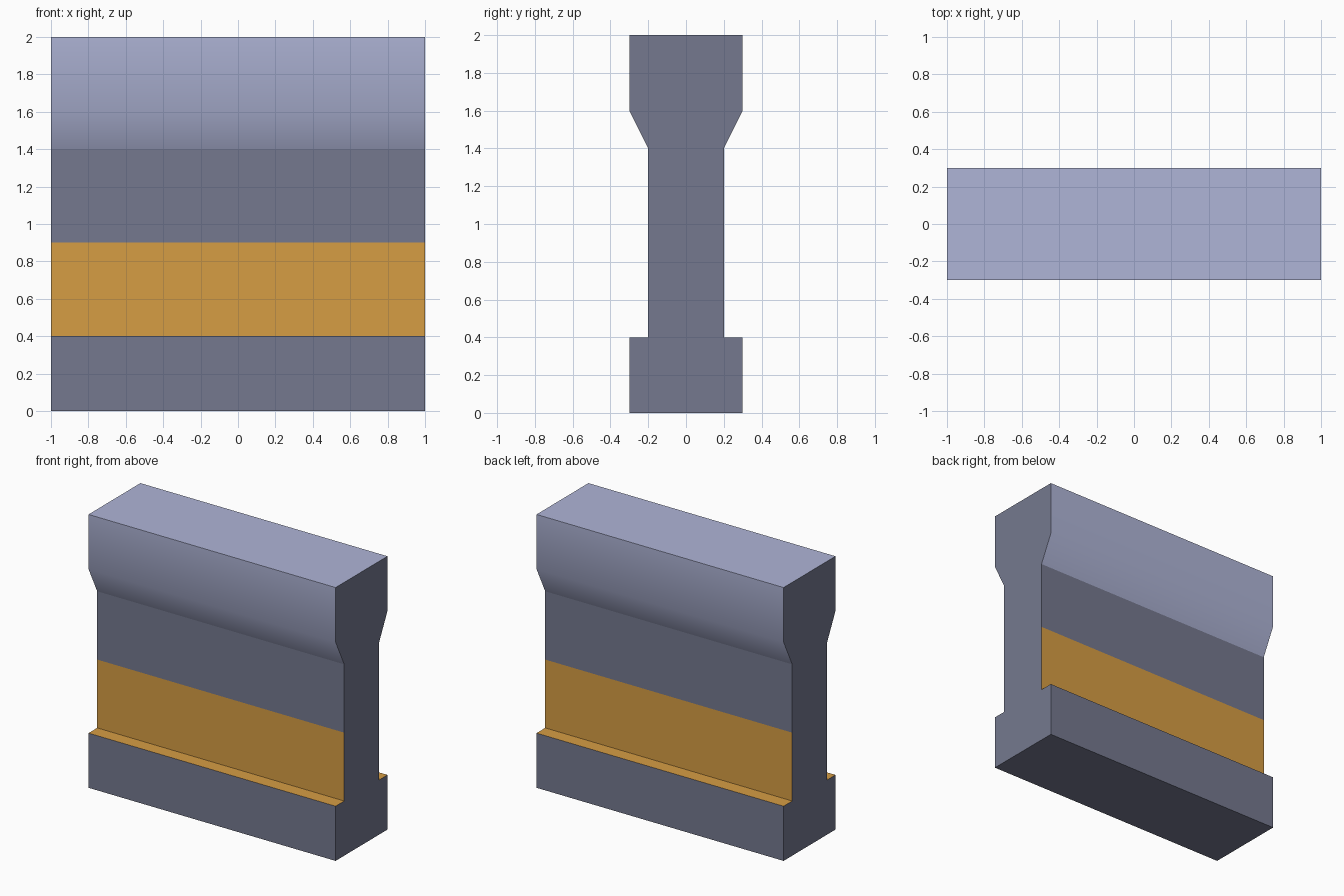
import bpy, bmesh

if "Cube" in bpy.data.objects:
    bpy.data.objects.remove(bpy.data.objects["Cube"])


def srgb(r, g, b):
    lin = [(c / 255 / 12.92) if c < 11 else ((c / 255 + 0.055) / 1.055) ** 2.4 for c in (r, g, b)]
    return (*lin, 1.0)


def material(name, rgb):
    m = bpy.data.materials.new(name)
    m.diffuse_color = srgb(*rgb)
    m.use_nodes = True
    m.node_tree.nodes["Principled BSDF"].inputs["Base Color"].default_value = m.diffuse_color
    return m


mats = [material("dark_grey", (117, 121, 143)),
        material("pale_lavender", (175, 181, 215)),
        material("orange", (214, 157, 68))]

# Half profile of the wall (y, z), mirrored to close the outline
half = [(0.3, 0), (0.3, 0.4), (0.2, 0.4), (0.2, 0.9), (0.2, 1.4), (0.3, 1.6), (0.3, 2)]
outline = half + [(-y, z) for y, z in reversed(half)]

# Extrude the outline along x
bm = bmesh.new()
end = bm.faces.new([bm.verts.new((-1, y, z)) for y, z in outline])
ext = bmesh.ops.extrude_face_region(bm, geom=[end], use_keep_orig=True)
bmesh.ops.translate(bm, vec=(2, 0, 0),
                    verts=[g for g in ext["geom"] if isinstance(g, bmesh.types.BMVert)])
bmesh.ops.recalc_face_normals(bm, faces=bm.faces)

# Pale cap, orange stripe on both long sides, dark elsewhere
for f in bm.faces:
    f.smooth = True
    z = f.calc_center_median().z
    if abs(f.normal.x) > 0.5:
        f.material_index = 0
    elif z > 1.4:
        f.material_index = 1
    elif 0.4 < z < 0.9:
        f.material_index = 2

# Only the bend under the cap is shaded smooth
for e in bm.edges:
    e.smooth = all(abs(v.co.z - 1.6) < 1e-4 for v in e.verts)

mesh = bpy.data.meshes.new("wall_block")
bm.to_mesh(mesh)
bm.free()
for m in mats:
    mesh.materials.append(m)
bpy.context.collection.objects.link(bpy.data.objects.new("wall_block", mesh))
